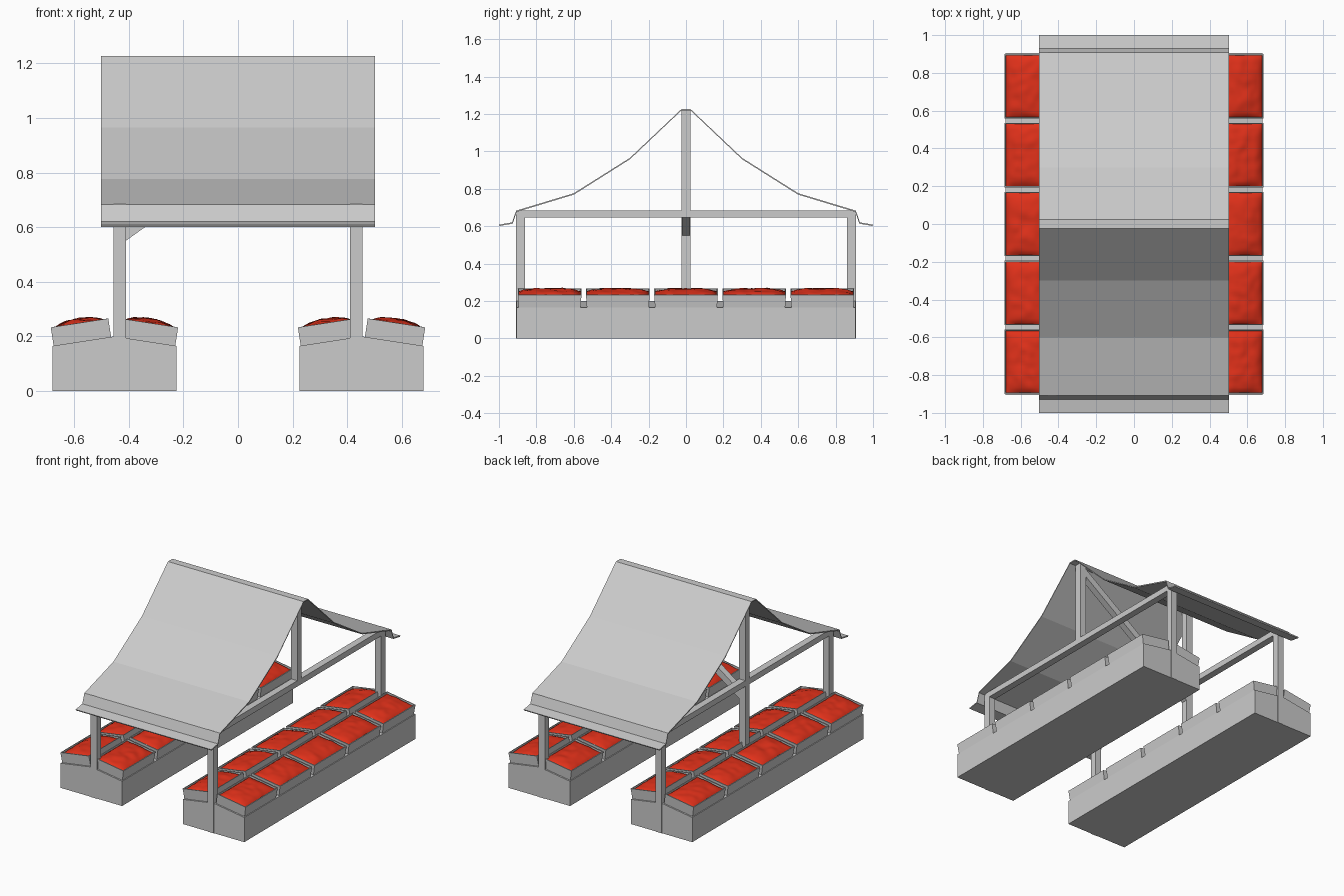
import bpy, bmesh, math
from mathutils import Matrix, Vector, noise

if "Cube" in bpy.data.objects:
    bpy.data.objects.remove(bpy.data.objects["Cube"])

red = bpy.data.materials.new("red_produce")
red.diffuse_color = (0.75, 0.03, 0.01, 1)
red.use_nodes = True
red.node_tree.nodes["Principled BSDF"].inputs["Base Color"].default_value = red.diffuse_color


def add_object(name, bm, matrix=None):
    bmesh.ops.recalc_face_normals(bm, faces=bm.faces[:])
    mesh = bpy.data.meshes.new(name)
    bm.to_mesh(mesh)
    bm.free()
    ob = bpy.data.objects.new(name, mesh)
    bpy.context.collection.objects.link(ob)
    if matrix:
        ob.matrix_world = matrix
    return ob


def prism(name, outline, axis, start, end):
    """Extrude a 2D outline along x (outline is y,z) or along y (outline is x,z)."""
    bm = bmesh.new()
    put = (lambda a, b: (start, a, b)) if axis == 'X' else (lambda a, b: (a, start, b))
    face = bm.faces.new([bm.verts.new(put(a, b)) for a, b in outline])
    out = bmesh.ops.extrude_face_region(bm, geom=[face])
    step = Vector((end - start, 0, 0)) if axis == 'X' else Vector((0, end - start, 0))
    bmesh.ops.translate(bm, vec=step, verts=[v for v in out['geom'] if isinstance(v, bmesh.types.BMVert)])
    return add_object(name, bm)


def box(name, x0, x1, y0, y1, z0, z1):
    return prism(name, [(x0, z0), (x1, z0), (x1, z1), (x0, z1)], 'Y', y0, y1)


W, L, H = 0.213, 0.34, 0.068      # crate size
SLOPE = math.atan2(0.035, 0.2275)  # bench top slope


def crate(matrix):
    # open box with thin walls
    bm = bmesh.new()
    bmesh.ops.create_cube(bm, size=1, matrix=Matrix.Translation((0, 0, H / 2)) @ Matrix.Diagonal((W, L, H, 1)))
    bmesh.ops.delete(bm, geom=[f for f in bm.faces if f.normal.z > 0.5], context='FACES_ONLY')
    for v in bm.verts:
        if v.co.z < 0.01:
            v.co.y *= 0.975
    ob = add_object("crate", bm, matrix)
    mod = ob.modifiers.new("walls", 'SOLIDIFY')
    mod.thickness = 0.008
    mod.offset = -1


def heap(matrix, seed):
    # lumpy domed pile filling the crate
    bm = bmesh.new()
    bmesh.ops.create_grid(bm, x_segments=16, y_segments=24, size=0.5)
    for v in bm.verts:
        u, w = v.co.x * 2, v.co.y * 2
        dome = (1 - u * u) ** 0.6 * (1 - w ** 4) ** 0.6 if abs(u) < 1 and abs(w) < 1 else 0
        lump = noise.noise(Vector((u * 2.2, w * 3.5, seed * 7.3)))
        v.co = (u * (W / 2 - 0.006), w * (L / 2 - 0.006), H - 0.012 + dome * (0.026 + 0.008 * lump))
    for f in bm.faces:
        f.smooth = True
    ob = add_object("produce_heap", bm, matrix)
    ob.data.materials.append(red)


# display benches with a double-sloped top, crates on both slopes
C = 0.4525
for side in (-1, 1):
    c = C * side
    prism("bench", [(c - 0.2275, 0), (c + 0.2275, 0), (c + 0.2275, 0.165), (c, 0.2), (c - 0.2275, 0.165)],
          'Y', -0.905, 0.905)
    for s in (-1, 1):
        for i in range(5):
            d = 0.1175
            m = Matrix.Translation((c + s * d, (i - 2) * 0.3645, 0.2 - d * math.tan(SLOPE))) \
                @ Matrix.Rotation(s * SLOPE, 4, 'Y')
            crate(m)
            heap(m, i + 5 * (s + 1) + 20 * (side + 1))

    # corner posts, side beam and centre post
    x0, x1 = sorted((0.41 * side, 0.456 * side))
    for y in (-0.885, 0.885):
        box("corner_post", x0, x1, y - 0.023, y + 0.023, 0, 0.684)
    box("side_beam", x0, x1, -0.9, 0.9, 0.645, 0.684)
    box("centre_post", x0, x1, -0.023, 0.023, 0.01 if side < 0 else 0.66, 1.219)

# diagonal brace between the centre posts
prism("diagonal_brace", [(-0.415, 0.547), (0.415, 1.14), (0.415, 1.195), (-0.415, 0.602)], 'Y', -0.022, 0.022)

# sagging cloth roof with a lip at each eave
half = [(1.0, 0.608), (0.93, 0.62), (0.908, 0.683), (0.6, 0.776), (0.3, 0.965), (0.024, 1.226)]
top = half + [(-y, z) for y, z in reversed(half)]
under = [(y * 0.997, z - 0.007) for y, z in reversed(top)]
prism("roof", top + under, 'X', -0.502, 0.502)
